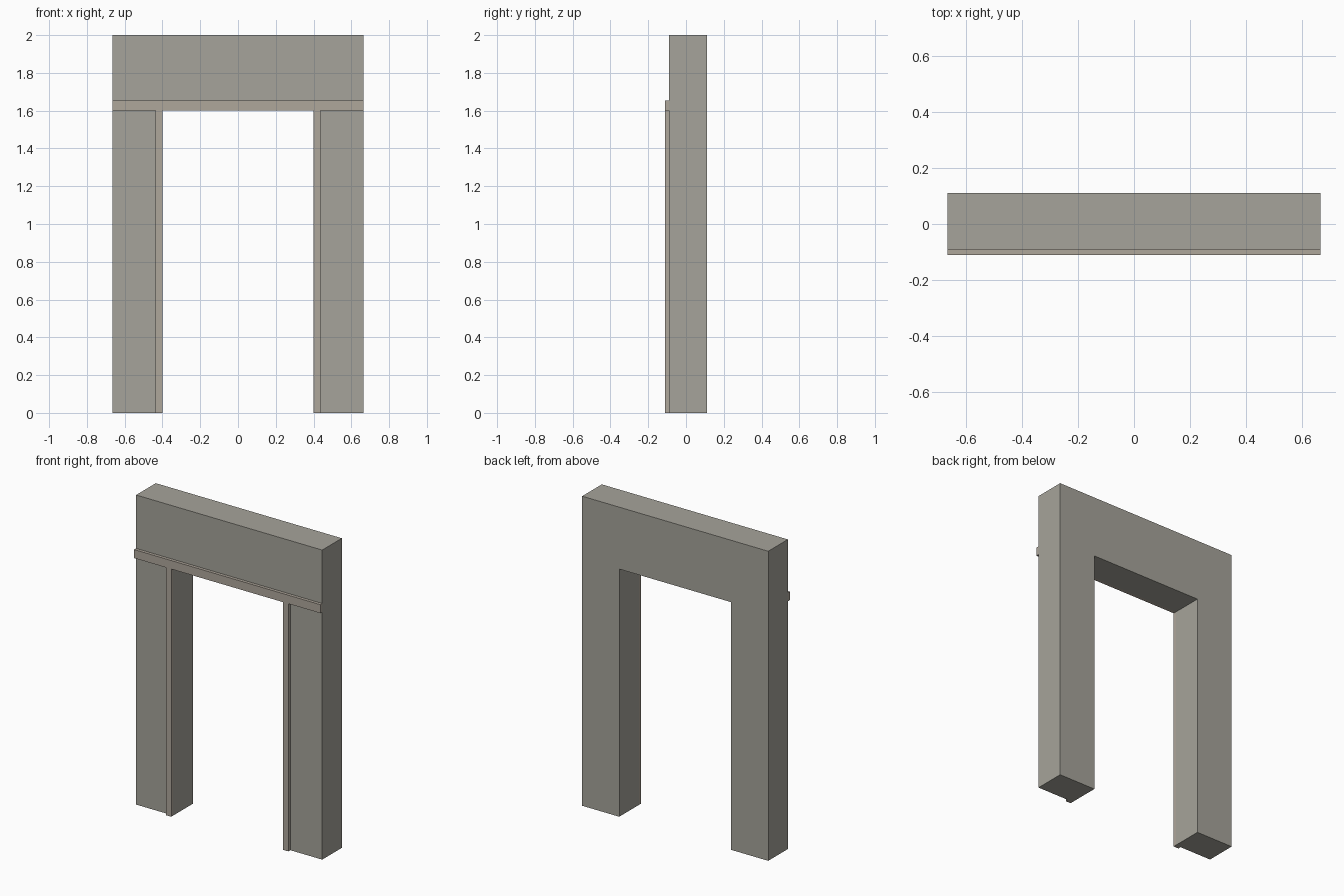
import bpy, bmesh

if "Cube" in bpy.data.objects:
    bpy.data.objects.remove(bpy.data.objects["Cube"])

W, OPEN, TOP, HEAD = 0.665, 0.40, 2.0, 1.60   # half width, half opening, heights
FRONT, BACK, CASING = -0.09, 0.11, -0.11      # depth positions


def material(name, rgb):
    m = bpy.data.materials.new(name)
    m.diffuse_color = (*rgb, 1)
    m.use_nodes = True
    m.node_tree.nodes["Principled BSDF"].inputs["Base Color"].default_value = m.diffuse_color
    return m


def extrude_profile(name, pts, y0, y1, mat):
    """Solid made from an x/z outline pushed from y0 to y1."""
    bm = bmesh.new()
    face = bm.faces.new([bm.verts.new((x, y0, z)) for x, z in pts])
    out = bmesh.ops.extrude_face_region(bm, geom=[face])
    moved = [v for v in out["geom"] if isinstance(v, bmesh.types.BMVert)]
    bmesh.ops.translate(bm, verts=moved, vec=(0, y1 - y0, 0))
    bmesh.ops.recalc_face_normals(bm, faces=bm.faces)
    me = bpy.data.meshes.new(name)
    bm.to_mesh(me)
    bm.free()
    me.materials.append(mat)
    ob = bpy.data.objects.new(name, me)
    bpy.context.collection.objects.link(ob)
    return ob


def rect(x0, x1, z0, z1):
    return [(x0, z0), (x1, z0), (x1, z1), (x0, z1)]


stone = material("wall_grey", (0.38, 0.37, 0.325))
trim = material("trim_tan", (0.43, 0.385, 0.33))

# Wall with doorway opening
extrude_profile("doorway_wall",
                [(-W, 0), (-OPEN, 0), (-OPEN, HEAD), (OPEN, HEAD),
                 (OPEN, 0), (W, 0), (W, TOP), (-W, TOP)],
                FRONT, BACK, stone)

# Upright casing strips on both sides of the opening
for side, s in (("left", -1), ("right", 1)):
    extrude_profile(f"{side}_casing", rect(s * OPEN, s * 0.437, 0, HEAD),
                    CASING, FRONT, trim)

# Full-width horizontal trim above the opening
extrude_profile("header_trim", rect(-W, W, HEAD, 1.655), CASING, FRONT, trim)
